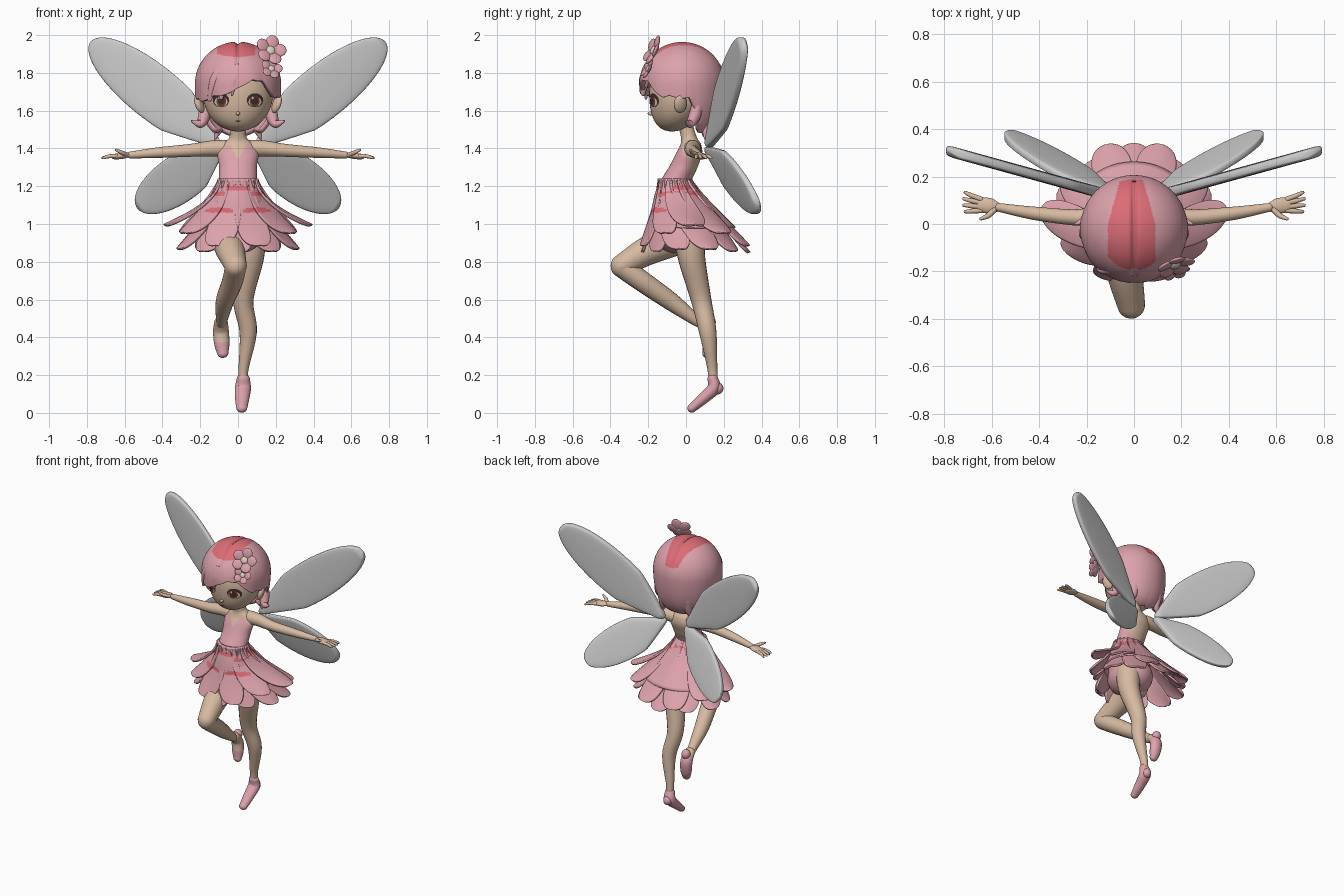
import bpy, bmesh
from math import sin, cos, pi, acos, sqrt, exp
from mathutils import Vector, Matrix

if "Cube" in bpy.data.objects:
    bpy.data.objects.remove(bpy.data.objects["Cube"])


def material(name, *rgb):
    m = bpy.data.materials.new(name)
    m.use_nodes = True
    m.diffuse_color = (*rgb, 1)
    m.node_tree.nodes["Principled BSDF"].inputs["Base Color"].default_value = (*rgb, 1)
    return m


skin = material("skin", .68, .49, .36)
pink = material("pink", .72, .36, .41)
red = material("rose red", .72, .15, .18)
grey = material("wing grey", .61, .61, .61)
dark = material("dark brown", .05, .03, .025)
iris = material("iris red", .22, .05, .04)
cream = material("cream", .72, .64, .52)
made = []


def finish(name, bm, mats, rule=None, thick=0, offset=0):
    bmesh.ops.remove_doubles(bm, verts=bm.verts, dist=1e-5)
    bmesh.ops.recalc_face_normals(bm, faces=bm.faces)
    if rule:
        for f in bm.faces:
            f.material_index = int(rule(f.calc_center_median()))
    mesh = bpy.data.meshes.new(name)
    bm.to_mesh(mesh)
    bm.free()
    for m in mats:
        mesh.materials.append(m)
    ob = bpy.data.objects.new(name, mesh)
    bpy.context.collection.objects.link(ob)
    if thick:
        mod = ob.modifiers.new("thickness", 'SOLIDIFY')
        mod.thickness, mod.offset = thick, offset
    made.append(ob)


def surface(name, nu, nv, func, mats, closed=True, **kw):
    """Skin a grid of points func(u, v), u and v running 0..1."""
    bm = bmesh.new()
    cols = nv if closed else nv + 1
    rows = [[bm.verts.new(func(i / nu, j / nv)) for j in range(cols)] for i in range(nu + 1)]
    for a, b in zip(rows, rows[1:]):
        for j in range(nv):
            k = (j + 1) % cols
            bm.faces.new((a[j], a[k], b[k], b[j]))
    finish(name, bm, mats, **kw)


def spline(pts, u):
    """Smooth interpolation through a list of tuples."""
    s = min(u, .99999) * (len(pts) - 1)
    i = int(s)
    t = s - i
    p = [Vector(pts[max(0, min(len(pts) - 1, i + k))]) for k in (-1, 0, 1, 2)]
    return p[1] + t * .5 * (p[2] - p[0] + t * (2 * p[0] - 5 * p[1] + 4 * p[2] - p[3]
                            + t * (3 * (p[1] - p[2]) + p[3] - p[0])))


def tube(name, pts, mats, flat=1, sides=20, rule=None):
    """Round-ended limb through (x, y, z, radius) points."""
    axis = Vector(pts[-1][:3]) - Vector(pts[0][:3])
    ref = Vector([float(k == min(range(3), key=lambda n: abs(axis[n]))) for k in range(3)])

    def func(u, v):
        w = max(0, min(1, (u - .15) / .7))
        p = spline(pts, w)
        d = (spline(pts, min(1, w + .02)) - spline(pts, max(0, w - .02))).to_3d().normalized()
        e = max(0, .15 - u, u - .85) / .15
        c = p.to_3d() + d * p[3] * sin(e * pi / 2) * (1 if u > .5 else -1)
        side = d.cross(ref).normalized()
        r = p[3] * cos(e * pi / 2)
        return c + r * (cos(2 * pi * v) * side + flat * sin(2 * pi * v) * d.cross(side))
    surface(name, 40, sides, func, mats, rule=rule)


def ball(name, loc, size, mat, rot=None):
    bm = bmesh.new()
    m = Matrix.Translation(loc) @ (rot or Matrix()) @ Matrix.Diagonal((*size, 1))
    bmesh.ops.create_uvsphere(bm, u_segments=24, v_segments=14, radius=1, matrix=m)
    finish(name, bm, [mat])


# Red marks shared by the bodice and the skirt
def is_mark(c):
    x = abs(c.x)
    upper = abs(c.z - 1.19) < .013 and (x < .055 or -.07 < c.y < .03)
    middle = abs(c.z - 1.16) < .01 and .07 < x < .13
    lower = abs(c.z - 1.07) < .016 - .1 * abs(x - .09) and .03 < x < .17
    return c.y < .06 and (upper or middle or (lower and c.y < -.05))


# Torso and halter bodice: rings of z, centre y, half width, half depth
RINGS = [(.98, -.05, .14, .14), (1.09, -.055, .15, .125), (1.2, -.063, .106, .088),
         (1.3, -.015, .1, .076), (1.37, .015, .108, .07), (1.42, .025, .085, .055),
         (1.46, .015, .046, .042), (1.55, -.01, .038, .038)]


def torso_point(u, v):
    z, cy, rx, ry = spline(RINGS, u)
    return rx * sin(2 * pi * v), cy - ry * cos(2 * pi * v), z


def bodice_rule(c):
    x = abs(c.x)
    if c.z < 1.2 or (c.y < (1.42 - c.z) * .2 and c.z < min(1.345 + 1.6 * x, 1.47 - x)):
        return 2 * is_mark(c)
    return 1


surface("torso", 110, 72, torso_point, [pink, skin, red], rule=bodice_rule)
ball("bloomers", (0, -.04, .97), (.145, .165, .125), pink)

# Skirt: an inner cone and two layers of drooping petals
def skirt_curve(u, a, rx, ry, tip):
    k = u ** (1.6 + .3 * cos(a) ** 2 - .5 * max(0, sin(a)))
    return Vector(((.094 + (rx - .094) * k) * cos(a),
                   -.06 + .11 * k + (.078 + (ry - .078) * k) * sin(a), 1.24 + (tip - 1.24) * u))


def petal(name, a, rx, ry, tip, width):
    side = Vector((-rx * sin(a), ry * cos(a), 0)).normalized()
    pull = 1 - .1 * sin(2 * a) ** 2

    def func(s, v):
        u, v = sin(s * pi / 2), 2 * v - 1
        w = width * (.33 + .67 * u) * sqrt(max(0, 1 - u ** 5))
        p = skirt_curve(u, a, rx * pull, ry * pull, tip) + side * w * v
        p.z -= .25 * w * v * v * u
        return p
    surface(name, 44, 20, func, [pink, red], closed=False, thick=.014, rule=is_mark)


surface("skirt_lining", 16, 48, lambda u, v: skirt_curve(u, 2 * pi * v, .25, .21, .98),
        [pink], thick=.01)
for i in range(10):
    a = 2 * pi * (i + .5) / 10 + pi / 2
    petal("upper_petal", a, .39, .305, .875 + .12 * cos(a) ** 2, .115)
    a += pi / 10
    petal("lower_petal", a, .345, .285, .85 + .02 * cos(a) ** 2, .108)

# Head and facial features
def head_ring(z):
    t = max(-1, min(1, (z - 1.69) / .2))
    s = sqrt(1 - t * t)
    return -.03 - .045 * max(0, -t) ** 2, .185 * s, .165 * s


def head_point(u, v):
    z = 1.69 - .2 * cos(pi * u)
    cy, rx, ry = head_ring(z)
    return rx * sin(2 * pi * v), cy - ry * cos(2 * pi * v), z


def face_plate(name, x, z, w, h, lift, mat):
    def func(u, v):
        px, pz = x + w * u * cos(2 * pi * v), z + h * u * sin(2 * pi * v)
        cy, rx, ry = head_ring(pz)
        return px, cy - ry * sqrt(max(0, 1 - (px / rx) ** 2)) - lift, pz
    surface(name, 6, 24, func, [mat])


surface("head", 40, 48, head_point, [skin])
ball("nose", (0, -.183, 1.585), (.011, .02, .011), skin)
face_plate("mouth", 0, 1.545, .014, .004, .003, dark)
for s in (-1, 1):
    face_plate("eye_lash", s * .09, 1.655, .044, .037, .002, dark)
    face_plate("eye_white", s * .09, 1.647, .034, .026, .004, cream)
    face_plate("eye_iris", s * .088, 1.65, .026, .029, .006, iris)
    face_plate("eye_pupil", s * .088, 1.654, .019, .021, .008, dark)
    face_plate("eye_glint", s * .088 - .01, 1.667, .006, .007, .009, cream)
    ball("ear", (s * .205, -.03, 1.635), (.02, .036, .05), skin,
         Matrix.Rotation(s * .35, 4, 'Y') @ Matrix.Rotation(s * .4, 4, 'Z'))

# Hair: a bob whose lower edge changes with the angle from the front
EDGE = [(-3.15, 1.47), (-2.1, 1.5), (-1.75, 1.68), (-1.1, 1.66), (-.6, 1.68), (0, 1.72), (.35, 1.78),
        (.7, 1.75), (1.1, 1.68), (1.75, 1.68), (2.1, 1.5), (3.15, 1.47)]


def hair_point(u, v):
    t = (2 * v - 1) * pi
    for (a, za), (b, zb) in zip(EDGE, EDGE[1:]):
        if a <= t <= b:
            edge = za + (zb - za) * (t - a) / (b - a)
    edge -= .015 * abs(sin(5 * t))
    c = (edge - 1.745) / (.22 if edge > 1.745 else .29)
    p = u * acos(max(-1, c))
    c, r = cos(p), .226 * sin(p)
    if c < 0:
        r = .226 * sin(p) ** .5
    r *= 1 + .02 * u ** 4 * abs(sin(5 * t))
    x, z = r * sin(t), 1.745 + (.22 if c > 0 else .29) * c
    if z > 1.85:
        z -= .014 * exp(-(x / .012) ** 2)
    return x, -.02 - r * cos(t), z


surface("hair", 80, 160, hair_point, [pink, red], thick=.03, offset=-1,
        rule=lambda c: abs(c.x + .01) < .1 - .28 * max(0, c.y) and
        c.z > 1.855 - .15 * c.y + 2 * c.x * c.x)
for s in (-1, 1):
    tube("side_lock", [(s * .17, .06, 1.63, .03), (s * .18, .045, 1.57, .032),
                       (s * .2, .02, 1.53, .022), (s * .245, 0, 1.545, .005)], [pink])
    tube("nape_lock", [(s * .1, .12, 1.6, .04), (s * .1, .11, 1.52, .03),
                       (s * .12, .1, 1.45, .004)], [pink])
for x, z in ((-.15, 1.66), (-.09, 1.67), (-.03, 1.69)):
    tube("fringe_lock", [(x * .5 + .02, -.19, 1.86, .01), (x * .85 + .01, -.22 + x * x, 1.77, .028),
                         (x, -.23 + x * x * 2.2, z, .012)], [pink], flat=.6)

# Hair flowers
def flower(centre, size):
    turn = Vector((.3, -.85, .4)).to_track_quat('Z', 'Y').to_matrix().to_4x4()
    for k in range(5):
        spin = turn @ Matrix.Rotation(2 * pi * k / 5, 4, 'Z') @ Matrix.Rotation(-.25, 4, 'Y')
        ball("flower_petal", Vector(centre) + spin @ Vector((size * .56, 0, 0)),
             (size * .47, size * .43, size * .13), pink, spin)
    ball("flower_centre", Vector(centre) + turn @ Vector((0, 0, size * .12)),
         (size * .3, size * .3, size * .16), cream, turn)


flower((.17, -.165, 1.915), .085)
flower((.175, -.195, 1.82), .06)

# Arms and spread hands
for s in (-1, 1):
    tube("arm", [(s * .07, .035, 1.4, .045), (s * .14, .035, 1.4, .042), (s * .25, .028, 1.39, .034),
                 (s * .42, .045, 1.378, .028), (s * .57, .07, 1.365, .018)], [skin])
    tube("palm", [(s * .57, .07, 1.365, .018), (s * .605, .076, 1.362, .032),
                  (s * .64, .08, 1.358, .032)], [skin], flat=.5)
    for k in range(4):
        tube("finger", [(s * .645, .057 + .016 * k, 1.36, .011), (s * .685, .054 + .022 * k, 1.358, .01),
                        (s * (.72 - .006 * abs(k - 1.5)), .052 + .027 * k, 1.35, .007)], [skin], sides=12)
    tube("thumb", [(s * .59, .06, 1.367, .013), (s * .615, .035, 1.378, .011),
                   (s * .645, .022, 1.392, .007)], [skin], sides=12)

# Standing left leg
tube("left_leg", [(.065, .02, .95, .085), (.065, .03, .82, .072), (.028, .08, .6, .054),
                  (.054, .115, .43, .046), (.03, .139, .24, .027), (.028, .143, .17, .026)], [skin])
tube("left_foot", [(.028, .142, .18, .028), (.026, .146, .13, .034), (.022, .09, .075, .03),
                   (.02, .03, .024, .023)], [pink], flat=1.25)
ball("left_heel", (.028, .165, .13), (.03, .033, .033), pink)

# Raised, folded right leg with an open-topped slipper
tube("right_thigh", [(-.055, -.05, .92, .085), (-.04, -.2, .86, .077), (-.012, -.34, .78, .059)], [skin])
tube("right_shin", [(-.012, -.342, .775, .057), (-.03, -.23, .695, .055), (-.07, -.08, .59, .048),
                    (-.085, .04, .5, .032), (-.09, .08, .475, .028)], [skin])
tube("right_foot", [(-.09, .085, .48, .03), (-.09, .122, .43, .035), (-.085, .12, .36, .033),
                    (-.08, .11, .315, .024)], [pink, skin], flat=1.2,
     rule=lambda c: c.z > .375 and c.y < .115)
ball("right_heel", (-.09, .128, .48), (.03, .03, .033), pink)

# Wings: flat paddles with rounded rims on tilted planes
def wing(name, s, root, tip, width, lean, droop):
    root, axis = Vector(root), Vector(tip) - Vector(root)
    n = Vector((-axis.y, axis.x)).normalized()

    def func(q, v):
        u = (1 - cos(pi * q)) / 2
        f = sqrt(max(0, 1 - (2 * u - 1) ** 2))
        c, d = cos(2 * pi * v), sin(2 * pi * v)
        p = root + axis * u + n * c * width * f * min(1, .45 + 1.6 * u) * (.97 + .08 * u)
        y = .12 + lean * (p.x - .1) + droop * (1.4 - p.y)
        return s * p.x, y + .024 * min(1, 3 * f) * (abs(d) ** .35) * (1 if d > 0 else -1), p.y
    surface(name, 48, 56, func, [grey])


for s in (-1, 1):
    wing("upper_wing", s, (.09, 1.41), (.78, 1.965), .14, .275, 0)
    wing("lower_wing", s, (.08, 1.4), (.535, 1.085), .124, .36, .33)

# Smooth shading with sharp edges kept
bpy.ops.object.select_all(action='DESELECT')
for ob in made:
    ob.select_set(True)
bpy.context.view_layer.objects.active = made[0]
bpy.ops.object.shade_smooth_by_angle(angle=.8)
